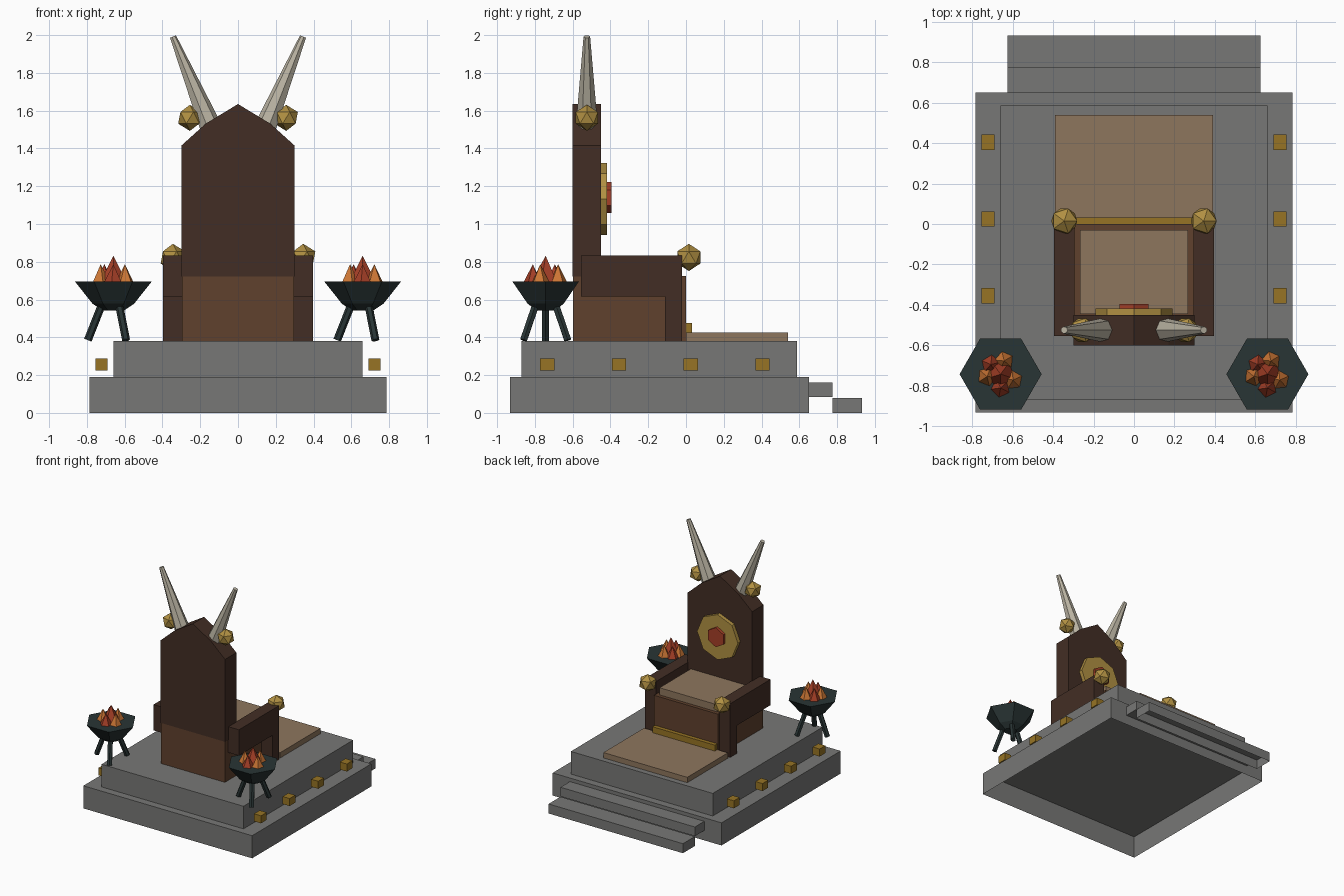
import bpy, bmesh, math
from mathutils import Vector, Matrix

cube = bpy.data.objects.get("Cube")
if cube:
    bpy.data.objects.remove(cube, do_unlink=True)


def material(name, r, g, b):
    m = bpy.data.materials.new(name)
    m.use_nodes = True
    m.diffuse_color = (r, g, b, 1)
    bsdf = next(n for n in m.node_tree.nodes if n.type == 'BSDF_PRINCIPLED')
    bsdf.inputs["Base Color"].default_value = (r, g, b, 1)
    return m


STONE = material("grey stone", .185, .185, .18)
DARK_WOOD = material("dark wood", .055, .027, .018)
WOOD = material("brown wood", .115, .053, .026)
TAN = material("tan fabric", .27, .18, .11)
BRASS = material("bright brass", .44, .28, .055)
GOLD = material("dark gold", .31, .175, .018)
BONE = material("pale bone", .50, .46, .37)
IRON = material("black iron", .022, .035, .035)
RED = material("ember red", .38, .05, .02)
ORANGE = material("flame orange", .60, .18, .035)


def finish(name, bm, mat):
    bmesh.ops.recalc_face_normals(bm, faces=bm.faces)
    mesh = bpy.data.meshes.new(name)
    bm.to_mesh(mesh)
    bm.free()
    mesh.materials.append(mat)
    obj = bpy.data.objects.new(name, mesh)
    bpy.context.scene.collection.objects.link(obj)
    return obj


def box(name, mat, x, y, z, open_bottom=False):
    """Box from (min, max) ranges on each axis."""
    bm = bmesh.new()
    bmesh.ops.create_cube(bm, size=1)
    for v in bm.verts:
        v.co = [r[0] if c < 0 else r[1] for c, r in zip(v.co, (x, y, z))]
    obj_faces = [f for f in bm.faces if f.calc_center_median().z < z[0] + .001]
    bmesh.ops.recalc_face_normals(bm, faces=bm.faces)
    if open_bottom:
        bmesh.ops.delete(bm, geom=obj_faces, context='FACES_ONLY')
    return finish(name, bm, mat)


def rod(name, mat, a, b, r1, r2, sides, spin=0):
    """Tapered prism from point a to point b."""
    a, b = Vector(a), Vector(b)
    d = b - a
    bm = bmesh.new()
    bmesh.ops.create_cone(bm, cap_ends=True, segments=sides, radius1=r1, radius2=r2,
                          depth=d.length,
                          matrix=Matrix.Translation((a + b) / 2)
                          @ d.to_track_quat('Z', 'Y').to_matrix().to_4x4()
                          @ Matrix.Rotation(spin, 4, 'Z'))
    bmesh.ops.remove_doubles(bm, verts=bm.verts, dist=1e-5)
    return finish(name, bm, mat)


def orb(name, loc, r):
    bm = bmesh.new()
    bmesh.ops.create_icosphere(bm, subdivisions=1, radius=r, matrix=Matrix.Translation(loc))
    return finish(name, bm, BRASS)


def disc(name, mat, z, radius, y0, y1, sides):
    """Upright disc with a corner at the top."""
    bm = bmesh.new()
    ring = []
    for i in range(sides):
        t = math.tau * i / sides
        ring.append(bm.verts.new((radius * math.sin(t), y0, z + radius * math.cos(t))))
    extrude_face(bm, ring, y1 - y0)
    return finish(name, bm, mat)


def extrude_face(bm, ring, depth):
    face = bm.faces.new(ring)
    out = bmesh.ops.extrude_face_region(bm, geom=[face], use_keep_orig=True)
    moved = [g for g in out["geom"] if isinstance(g, bmesh.types.BMVert)]
    bmesh.ops.translate(bm, verts=moved, vec=(0, depth, 0))


# Stepped platform, hollow below
box("platform_lower", STONE, (-.785, .785), (-.933, .65), (0, .19), True)
box("platform_upper", STONE, (-.66, .66), (-.87, .587), (.19, .38))
box("step_upper", STONE, (-.625, .625), (.645, .775), (.083, .16))
box("step_lower", STONE, (-.625, .625), (.775, .933), (0, .08), True)
box("rug", TAN, (-.39, .39), (0, .54), (.38, .425))

# Seat
box("seat_block", WOOD, (-.297, .297), (-.598, 0), (.38, .725))
box("seat_cushion", TAN, (-.267, .267), (-.445, -.03), (.725, .785))
box("seat_trim", GOLD, (-.29, .29), (0, .032), (.425, .475))

# Backrest with a pointed top
bm = bmesh.new()
half = [(.3, .722), (.3, 1.415), (.17, 1.532)]
outline = half + [(0, 1.635)] + [(-x, z) for x, z in reversed(half)]
extrude_face(bm, [bm.verts.new((x, -.6, z)) for x, z in outline], .15)
finish("backrest", bm, DARK_WOOD)
disc("medallion", BRASS, 1.133, .19, -.45, -.418, 8)
disc("medallion_gem", RED, 1.14, .082, -.42, -.395, 6)

# Arms, orbs and horns on both sides
for side, s in (("left", 1), ("right", -1)):
    arm_x = sorted((s * .295, s * .397))
    box(side + "_armrest", DARK_WOOD, arm_x, (-.555, -.02), (.615, .832))
    box(side + "_arm_post", DARK_WOOD, arm_x, (-.11, -.02), (.38, .615))
    orb(side + "_arm_orb", (s * .345, .015, .823), .072)
    orb(side + "_back_orb", (s * .255, -.525, 1.562), .069)
    rod(side + "_horn", BONE, (s * .15, -.525, 1.52), (s * .345, -.525, 1.992),
        .06, .018, 7)

    # Studs along the platform ledge
    for i in range(4):
        y = -.735 + .38 * i
        box(f"{side}_stud_{i + 1}", GOLD, sorted((s * .69, s * .755)),
            (y - .038, y + .038), (.225, .288))

    # Brazier bowl
    cx, cy = s * .66, -.743
    bm = bmesh.new()
    rings = []
    for r, z in ((.055, .541), (.11, .578), (.203, .695)):
        rings.append([bm.verts.new((cx + r * math.cos(k * math.pi / 3),
                                    cy + r * math.sin(k * math.pi / 3), z)) for k in range(6)])
    for low, high in zip(rings, rings[1:]):
        for k in range(6):
            n = (k + 1) % 6
            bm.faces.new((low[k], low[n], high[n], high[k]))
    bm.faces.new(rings[0])
    bm.faces.new(rings[-1])
    finish(side + "_brazier_bowl", bm, IRON)

    # Splayed legs
    for i, deg in enumerate((60, 180, 300)):
        u = Vector((math.cos(math.radians(deg)), math.sin(math.radians(deg)), 0))
        c = Vector((cx, cy, 0))
        rod(f"{side}_brazier_leg_{i + 1}", IRON, c + u * .135 + Vector((0, 0, .385)),
            c + u * .06 + Vector((0, 0, .575)), .021, .021, 6)

    # Flames
    rod(side + "_flame_core", RED, (cx, cy, .69), (cx, cy, .832), .075, 0, 5)
    for i, (deg, mat) in enumerate(((75, ORANGE), (135, RED), (190, ORANGE),
                                    (270, RED), (335, ORANGE))):
        fx = cx + .068 * math.cos(math.radians(deg))
        fy = cy + .068 * math.sin(math.radians(deg))
        rod(f"{side}_flame_{i + 1}", mat, (fx, fy, .69), (fx, fy, .787), .05, 0, 5, deg)
